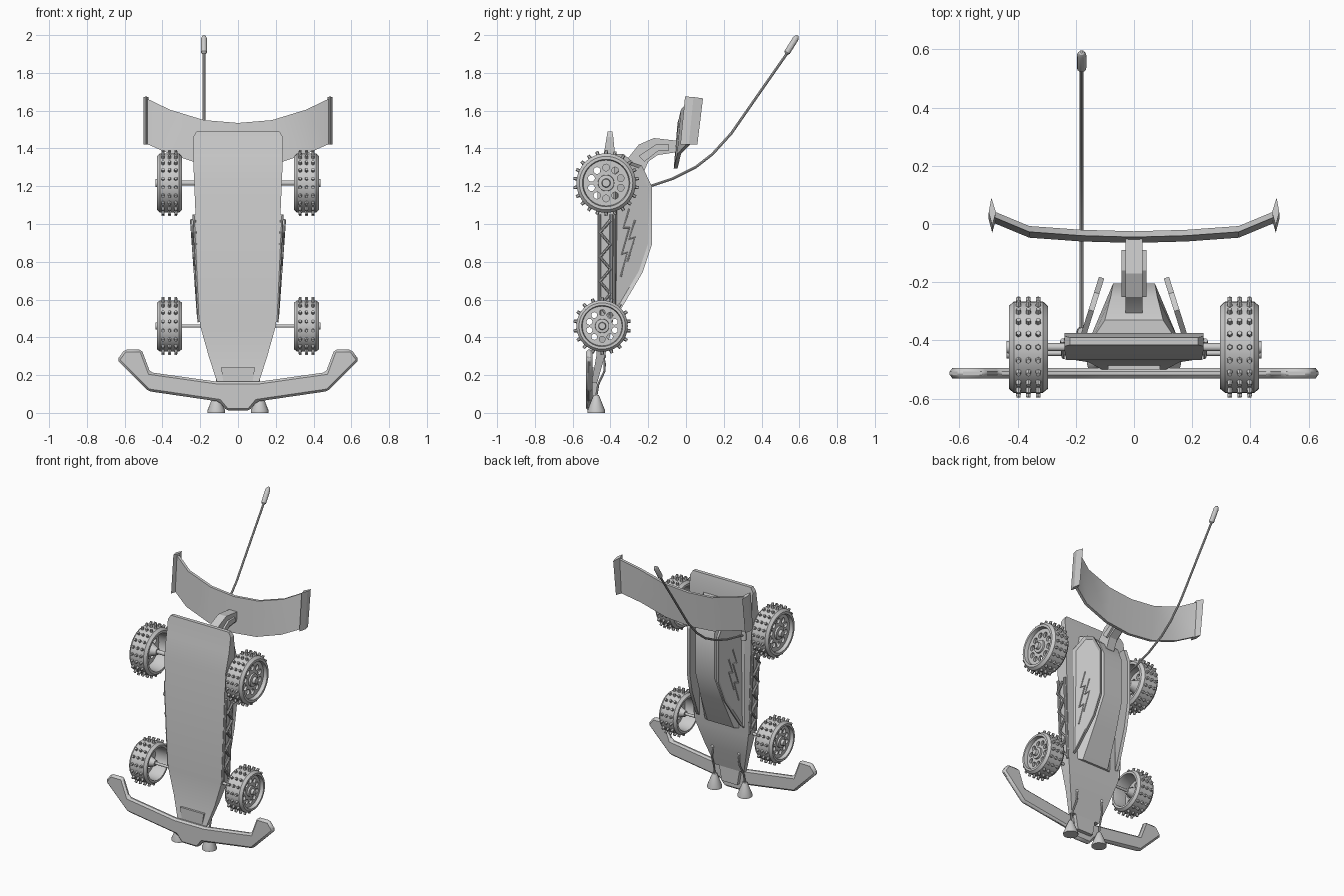
import bpy, bmesh, math
from mathutils import Vector, Matrix

cube = bpy.data.objects.get("Cube")
if cube:
    bpy.data.objects.remove(cube, do_unlink=True)

grey = bpy.data.materials.new("plain grey")
grey.use_nodes = True
COLOUR = (0.6, 0.6, 0.6, 1)
grey.diffuse_color = COLOUR
grey.node_tree.nodes["Principled BSDF"].inputs["Base Color"].default_value = COLOUR
parts = []


def finish(name, mesh, mirror=False, bevel=0):
    mesh.materials.clear()
    mesh.materials.append(grey)
    ob = bpy.data.objects.new(name, mesh)
    bpy.context.collection.objects.link(ob)
    if bevel:
        mod = ob.modifiers.new("bevel", "BEVEL")
        mod.width, mod.segments = bevel, 1
    if mirror:
        ob.modifiers.new("mirror", "MIRROR").use_mirror_merge = False
    parts.append(ob)
    return ob


def from_bmesh(name, bm, **kw):
    bmesh.ops.recalc_face_normals(bm, faces=bm.faces)
    mesh = bpy.data.meshes.new(name)
    bm.to_mesh(mesh)
    bm.free()
    return finish(name, mesh, **kw)


def loft(name, rings, **kw):
    """Skin closed cross-sections of equal size and cap both ends."""
    bm = bmesh.new()
    rows = [[bm.verts.new(p) for p in ring] for ring in rings]
    n = len(rows[0])
    for a, b in zip(rows, rows[1:]):
        for i in range(n):
            bm.faces.new((a[i], a[(i + 1) % n], b[(i + 1) % n], b[i]))
    bm.faces.new(rows[0])
    bm.faces.new(rows[-1])
    return from_bmesh(name, bm, **kw)


def prism(name, points, offset, **kw):
    points = [Vector(p) for p in points]
    return loft(name, [points, [p + Vector(offset) for p in points]], **kw)


def lathe(name, profile, centre, axis="X", steps=32, closed=True, **kw):
    """Spin (along, radius) points about an axis."""
    bm = bmesh.new()
    rows = []
    for k in range(steps):
        a = 2 * math.pi * k / steps
        c, s = math.cos(a), math.sin(a)
        rows.append([bm.verts.new(Vector(centre) + Vector(
            (d, r * c, r * s) if axis == "X" else (r * c, r * s, d))) for d, r in profile])
    n = len(profile)
    for k in range(steps):
        a, b = rows[k], rows[(k + 1) % steps]
        for i in range(n if closed else n - 1):
            j = (i + 1) % n
            bm.faces.new((a[i], a[j], b[j], b[i]))
    if not closed:
        for i in (0, -1):
            bm.faces.new([row[i] for row in rows])
    return from_bmesh(name, bm, **kw)


def curve_mesh(name, curve, matrix=Matrix(), **kw):
    temp = bpy.data.objects.new("temp", curve)
    bpy.context.collection.objects.link(temp)
    graph = bpy.context.evaluated_depsgraph_get()
    mesh = bpy.data.meshes.new_from_object(temp.evaluated_get(graph))
    bpy.data.objects.remove(temp, do_unlink=True)
    mesh.transform(matrix)
    return finish(name, mesh, **kw)


def add_spline(curve, points, cyclic=False):
    sp = curve.splines.new("POLY")
    sp.points.add(len(points) - 1)
    for p, co in zip(sp.points, points):
        p.co = (*co, 1)
    sp.use_cyclic_u = cyclic


def tube(name, points, radius, **kw):
    curve = bpy.data.curves.new(name, "CURVE")
    curve.dimensions = "3D"
    curve.bevel_depth, curve.bevel_resolution = radius, 2
    curve.use_fill_caps = True
    add_spline(curve, points)
    return curve_mesh(name, curve, **kw)


def rod(name, x0, x1, r, y, z, **kw):
    return lathe(name, [(x0, r), (x1, r)], (0, y, z), steps=16, closed=False, **kw)


# Chassis tray: height, underside, deck, half width
tray = [(.16, -.5, -.47, .11), (.3, -.475, -.43, .155), (.46, -.468, -.39, .2),
        (1.22, -.468, -.38, .232), (1.36, -.437, -.375, .238),
        (1.46, -.42, -.385, .238), (1.49, -.415, -.39, .22)]
loft("chassis", [[(-w, f, z), (w, f, z), (w, b, z), (-w, b, z)] for z, f, b, w in tray])

# Truss rails on the chassis sides
zig = [(.2 + .014 * i / 3, -.455 if i % 2 else -.4, .5 + .065 * i) for i in range(9)]
tube("side_truss", [(x + .008, y, z) for x, y, z in zig], .009, mirror=True)
for label, y in (("lower", -.458), ("upper", -.396)):
    tube(label + "_side_rail", [(.206, y, .48), (.232, y, 1.05)], .009, mirror=True)

# Body shell: height, roof depth, roof half width, base half width
shell = [(.5, -.375, .1, .13), (.72, -.275, .085, .145), (.9, -.205, .072, .15),
         (1.2, -.205, .072, .15), (1.3, -.25, .08, .15), (1.37, -.33, .1, .14)]
loft("body_shell", [[(-b, -.39, z), (b, -.39, z), (t, y, z), (-t, y, z)]
                    for z, y, t, b in shell])


# Sloping side panels with a raised rim
def panel_x(y):
    return .16 - (y + .37) * .316


outline = [(-.38, .52), (-.35, .55), (-.235, .745), (-.187, .89), (-.187, 1.2),
           (-.24, 1.31), (-.3, 1.33), (-.38, 1.26)]
bm = bmesh.new()
face = bm.faces.new([bm.verts.new((panel_x(y), y, z)) for y, z in outline])
back = bmesh.ops.extrude_face_region(bm, geom=[face])
moved = [v for v in back["geom"] if isinstance(v, bmesh.types.BMVert)]
bmesh.ops.translate(bm, verts=moved, vec=(.018, .006, 0))
outer = next(f for f in back["geom"] if isinstance(f, bmesh.types.BMFace))
bmesh.ops.inset_individual(bm, faces=[outer], thickness=.018)
bmesh.ops.translate(bm, verts=outer.verts, vec=(-.011, -.004, 0))
from_bmesh("side_panel", bm, mirror=True)

# Jagged trim on the panels
for label, pts in (
        ("long", [(-.3, 1.08), (-.33, .98), (-.3, .98), (-.34, .84), (-.31, .85), (-.345, .72)]),
        ("short", [(-.27, 1.02), (-.3, .92), (-.27, .93), (-.31, .8)])):
    tube(label + "_jagged_trim", [(panel_x(y) + .008, y, z) for y, z in pts], .005, mirror=True)

# Bumper with upturned ends
half = [(.06, .012), (.1, .06), (.475, .115), (.64, .28), (.6, .335), (.51, .335),
        (.465, .215), (.11, .165)]
loop = half + [(-x, z) for x, z in reversed(half)]
prism("bumper", [(x, -.53, z) for x, z in loop], (0, .035, 0), bevel=.012)
prism("bumper_mount", [(x, -.5, z) for x, z in ((-.06, .06), (.06, .06), (.09, .24), (-.09, .24))],
      (0, .03, 0))

# Headlamps on bent stalks
lathe("headlamp", [(0, .035), (0, .047), (.012, .047), (.075, .022), (.095, .014)],
      (.115, -.475, 0), axis="Z", steps=20, closed=False, mirror=True)
tube("headlamp_stalk", [(.115, -.475, .09), (.113, -.465, .15), (.105, -.432, .22),
                        (.1, -.43, .26), (.1, -.44, .31)], .006, mirror=True)
bm = bmesh.new()
bmesh.ops.create_icosphere(bm, subdivisions=2, radius=.012,
                           matrix=Matrix.Translation((.1, -.435, .3)))
from_bmesh("stalk_ball", bm, mirror=True)


# Wheels with studded tyres and drilled discs
def circle(r, n, cx=0, cy=0):
    return [(cx + r * math.cos(2 * math.pi * i / n), cy + r * math.sin(2 * math.pi * i / n), 0)
            for i in range(n)]


def wheel(label, y, z, R, studs, axle_r):
    x, h = .363, .067
    c = (x, y, z)
    lathe(label + "_tyre", [(-h, .8 * R), (-h, .9 * R), (-.05, R), (.05, R), (h, .9 * R),
                            (h, .8 * R), (.05, .77 * R), (-.05, .77 * R)], c,
          steps=40, mirror=True)
    bm = bmesh.new()
    for k in range(studs):
        for dx in (-.034, 0, .034):
            m = (Matrix.Translation(c) @ Matrix.Rotation(2 * math.pi * k / studs, 4, "X")
                 @ Matrix.Translation((dx, 0, R + .004)))
            bmesh.ops.create_cone(bm, cap_ends=True, segments=6, radius1=.011, radius2=.008,
                                  depth=.026, matrix=m)
    from_bmesh(label + "_tyre_studs", bm, mirror=True)
    curve = bpy.data.curves.new("disc", "CURVE")
    curve.dimensions, curve.fill_mode, curve.extrude = "2D", "BOTH", .008
    add_spline(curve, circle(.79 * R, 40), True)
    for px, py, _ in circle(.52 * R, 10):
        add_spline(curve, circle(.115 * R, 14, px, py), True)
    curve_mesh(label + "_wheel_disc", curve, Matrix.Translation((x + .035, y, z))
               @ Matrix.Rotation(math.pi / 2, 4, "Y"), mirror=True)
    lathe(label + "_hub", [(-.05, .14 * R), (.01, .3 * R), (.055, .27 * R), (.057, .15 * R),
                           (.075, .13 * R)], c, steps=20, closed=False, mirror=True)
    rod(label + "_axle", -.34, .34, axle_r, y, z)


wheel("rear", -.423, 1.217, .157, 22, .014)
wheel("front", -.444, .46, .136, 18, .009)

# Rear wing: half span station, bottom, top, depth of the top edge
span = [(0, 1.295, 1.535, -.035), (.18, 1.312, 1.55, -.03), (.36, 1.37, 1.605, -.017),
        (.485, 1.425, 1.665, .035)]
span = [(-x, b, t, y) for x, b, t, y in span[:0:-1]] + span
loft("rear_wing", [[(x, y - .03, b), (x, y - .01, b), (x, y + .01, t), (x, y - .01, t)]
                   for x, b, t, y in span])
loft("wing_end_plate", [
    [(.487, -.03, 1.42), (.499, .015, 1.42), (.49, .06, 1.42), (.474, .015, 1.42)],
    [(.487, -.005, 1.675), (.499, .04, 1.672), (.49, .09, 1.665), (.474, .04, 1.672)]],
    mirror=True)

# Arched wing mount
arch = [(-.385, 1.25), (-.36, 1.32), (-.31, 1.345), (-.25, 1.42), (-.17, 1.455), (-.04, 1.44),
        (-.05, 1.38), (-.15, 1.365), (-.2, 1.33), (-.23, 1.26)]
prism("wing_mount", [(-.03, y, z) for y, z in arch], (.06, 0, 0))
prism("wing_bracket", [(-.043, y, z) for y, z in ((-.25, 1.36), (-.16, 1.42), (-.09, 1.42),
                                                  (-.09, 1.39), (-.15, 1.385), (-.22, 1.33))],
      (.086, 0, 0))

# Whip antenna with a capsule tip
tube("antenna", [(-.18, -.37, 1.16), (-.18, -.19, 1.2), (-.18, -.07, 1.24), (-.18, .05, 1.3),
                 (-.18, .14, 1.37), (-.18, .24, 1.48), (-.18, .4, 1.71), (-.18, .54, 1.91)], .007)
tip = lathe("antenna_tip", [(0, .008), (.01, .016), (.095, .016), (.11, .01), (.115, .004)],
            (0, 0, 0), axis="Z", steps=12, closed=False)
tip.data.transform(Matrix.Translation((-.18, .53, 1.9)) @ Matrix.Rotation(-.56, 4, "X"))
lathe("antenna_base", [(-.03, .018), (.03, .014)], (-.18, -.37, 1.16), axis="Z", steps=12,
      closed=False)

# Smooth round parts, keep edges sharp
for ob in parts:
    ob.select_set(True)
bpy.context.view_layer.objects.active = parts[0]
bpy.ops.object.shade_smooth_by_angle(angle=math.radians(25))
